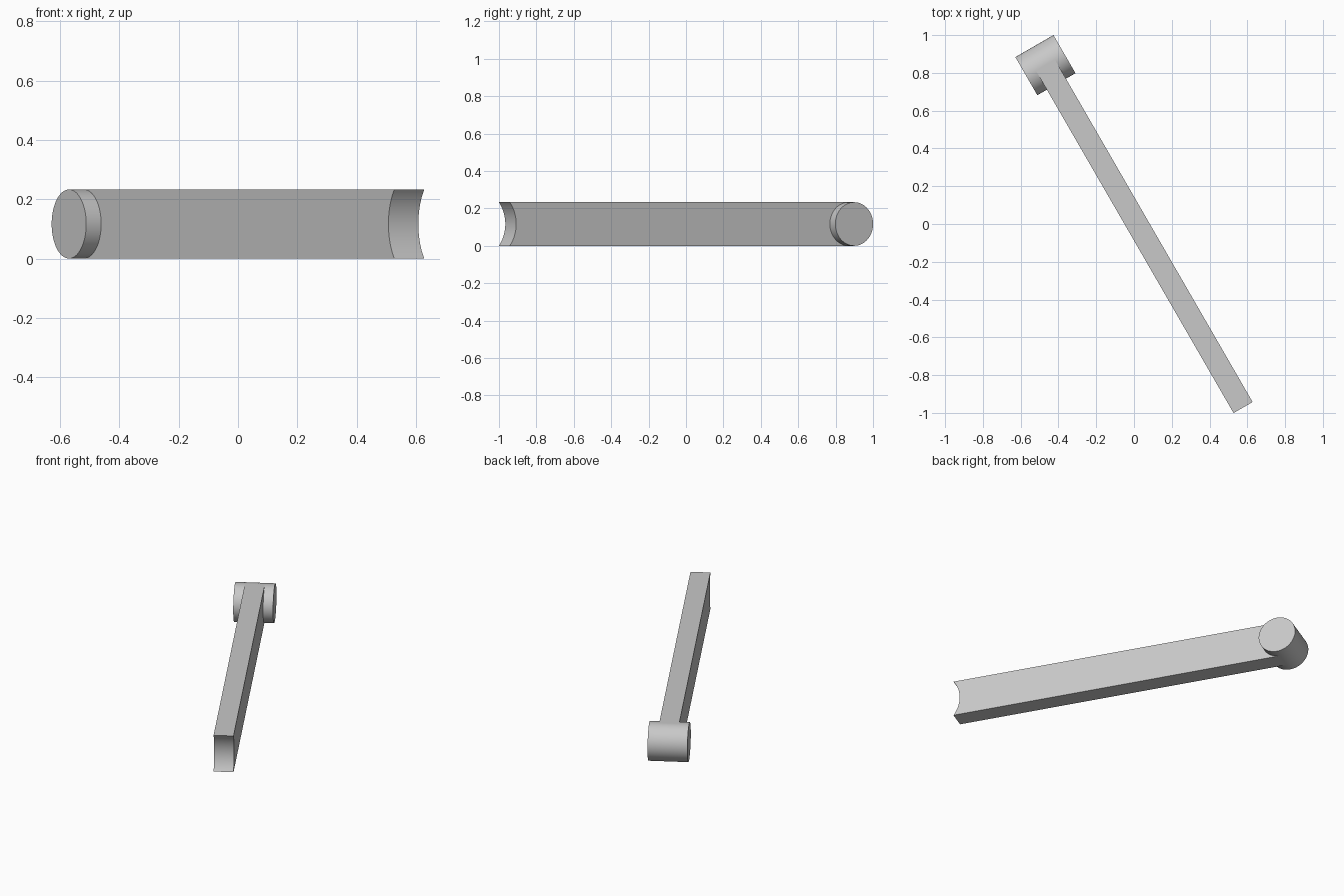
import bpy, bmesh
from math import sin, cos, asin, pi, radians

cube = bpy.data.objects.get("Cube")
if cube:
    bpy.data.objects.remove(cube, do_unlink=True)

RADIUS = 0.1165              # pin radius and half the bar height
LENGTH = 2.093               # pin axis to bar tip
SAGITTA = 0.04               # depth of the hollow tip
HINGE = (-0.469, 0.841, RADIUS)
TURN = radians(-60)

grey = bpy.data.materials.new("plain grey")
grey.use_nodes = True
colour = (0.58, 0.58, 0.58, 1)
grey.diffuse_color = colour
grey.node_tree.nodes["Principled BSDF"].inputs["Base Color"].default_value = colour


def extrude_profile(name, profile, width):
    """Extrude an (along, up) outline across the arm, centred on its axis."""
    bm = bmesh.new()
    face = bm.faces.new([bm.verts.new((u, -width / 2, z)) for u, z in profile])
    result = bmesh.ops.extrude_face_region(bm, geom=[face])
    moved = [v for v in result["geom"] if isinstance(v, bmesh.types.BMVert)]
    bmesh.ops.translate(bm, verts=moved, vec=(0, width, 0))
    bmesh.ops.recalc_face_normals(bm, faces=bm.faces)
    mesh = bpy.data.meshes.new(name)
    bm.to_mesh(mesh)
    bm.free()
    mesh.materials.append(grey)
    obj = bpy.data.objects.new(name, mesh)
    bpy.context.collection.objects.link(obj)
    obj.location = HINGE
    obj.rotation_euler.z = TURN
    bpy.ops.object.select_all(action="DESELECT")
    obj.select_set(True)
    bpy.context.view_layer.objects.active = obj
    bpy.ops.object.shade_smooth_by_angle(angle=radians(30))
    return obj


# Round pin across the end of the arm
circle = [(RADIUS * cos(2 * pi * i / 64), RADIUS * sin(2 * pi * i / 64)) for i in range(64)]
extrude_profile("hinge_pin", circle, 2 * RADIUS)

# Flat bar running from the pin axis to a concave tip
hollow = (RADIUS ** 2 + SAGITTA ** 2) / (2 * SAGITTA)
half = asin(RADIUS / hollow)
centre = LENGTH - SAGITTA + hollow
steps = 24
angles = [half * (2 * i / steps - 1) for i in range(steps + 1)]
tip = [(centre - hollow * cos(a), hollow * sin(a)) for a in angles]
extrude_profile("arm_bar", [(0, RADIUS), (0, -RADIUS)] + tip, RADIUS)
